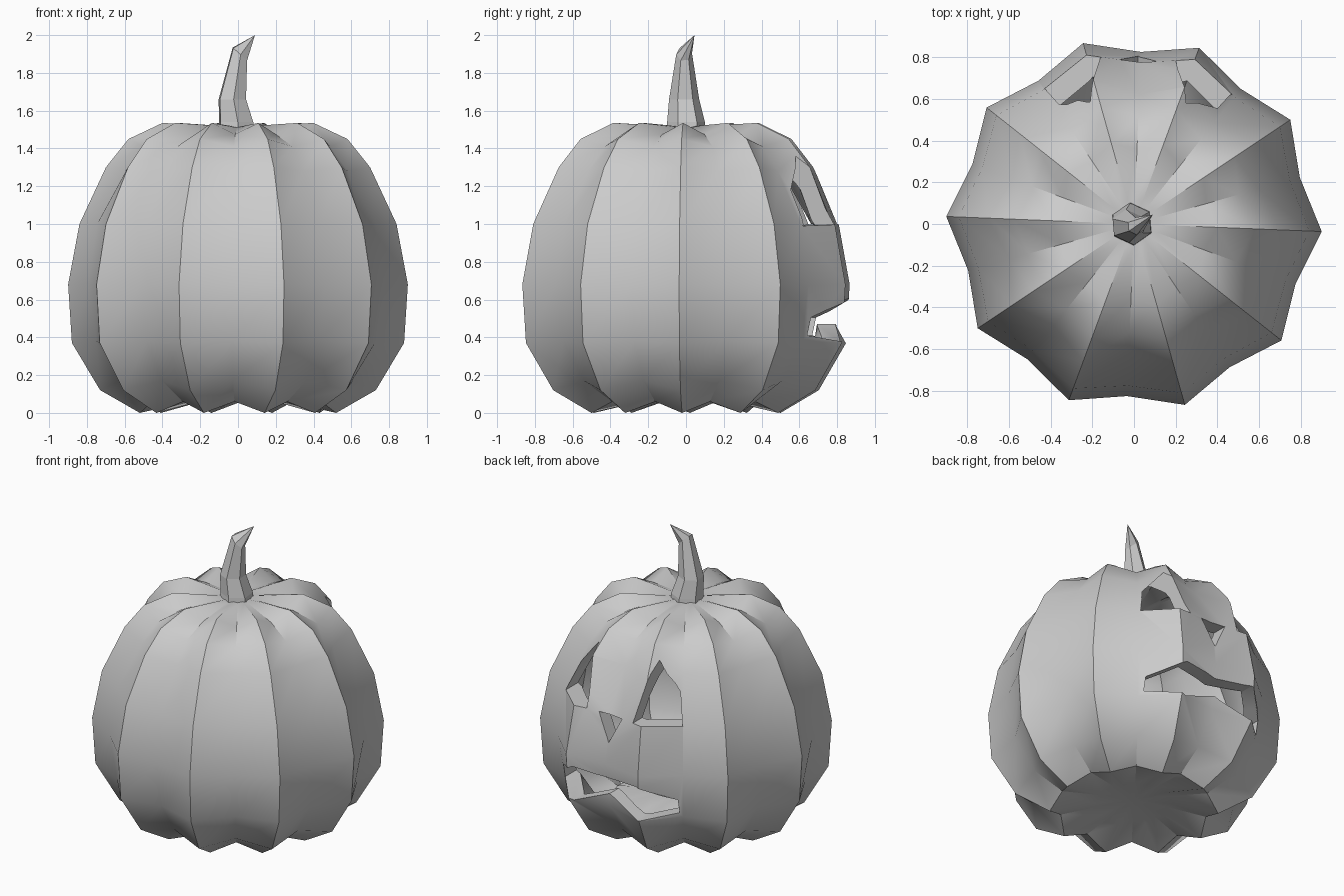
import bpy, bmesh
from math import sin, cos, pi, radians

cube = bpy.data.objects.get("Cube")
if cube:
    bpy.data.objects.remove(cube, do_unlink=True)

grey = bpy.data.materials.new("plain grey")
grey.use_nodes = True
grey.diffuse_color = (0.6, 0.6, 0.6, 1)
shader = grey.node_tree.nodes["Principled BSDF"]
shader.inputs["Base Color"].default_value = (0.6, 0.6, 0.6, 1)
shader.inputs["Roughness"].default_value = 0.7


def loft(name, rings):
    """Skin rings of equal length; a single-point ring closes to a tip."""
    bm = bmesh.new()
    loops = [[bm.verts.new(p) for p in ring] for ring in rings]
    for a, b in zip(loops, loops[1:]):
        n = max(len(a), len(b))
        for i in range(n):
            j = (i + 1) % n
            corners = [a[i % len(a)], a[j % len(a)], b[j % len(b)], b[i % len(b)]]
            bm.faces.new(list(dict.fromkeys(corners)))
    if len(loops[0]) > 2:
        bm.faces.new(loops[0])
    if len(loops[-1]) > 2:
        bm.faces.new(loops[-1])
    bmesh.ops.recalc_face_normals(bm, faces=bm.faces)
    mesh = bpy.data.meshes.new(name)
    bm.to_mesh(mesh)
    bm.free()
    mesh.materials.append(grey)
    obj = bpy.data.objects.new(name, mesh)
    bpy.context.collection.objects.link(obj)
    return obj


def activate(obj):
    bpy.ops.object.select_all(action='DESELECT')
    obj.select_set(True)
    bpy.context.view_layer.objects.active = obj


# Ribbed body: ten ridges and ten valleys, each with its own (radius, height) profile
RIBS = 10
ridge = [(0.25, 0.06), (0.52, 0.0), (0.73, 0.12), (0.88, 0.37), (0.9, 0.68),
         (0.84, 1.0), (0.70, 1.3), (0.58, 1.45), (0.40, 1.535), (0.12, 1.52)]
valley = [(0.22, 0.08), (0.47, 0.06), (0.65, 0.17), (0.78, 0.38), (0.825, 0.68),
          (0.775, 1.0), (0.62, 1.28), (0.52, 1.41), (0.36, 1.475), (0.11, 1.51)]
rings = [[(0, 0, 0.09)]]
for pair in zip(ridge, valley):
    ring = []
    for i in range(2 * RIBS):
        r, z = pair[i % 2]
        a = i * pi / RIBS - radians(2.3)
        ring.append((r * cos(a), r * sin(a), z))
    rings.append(ring)
rings.append([(0, 0, 1.51)])
body = loft("pumpkin_body", rings)

# Hollow the body to a thick rind
shell = body.modifiers.new("rind", 'SOLIDIFY')
shell.thickness = 0.1
shell.offset = -1

# Carved face on the +y side: prisms cut straight through the rind
MID = 0.02
eye = [(0.18, 1.0), (0.45, 0.99), (0.38, 1.18), (0.23, 1.36)]
nose = [(-0.09, 1.0), (0.0, 0.82), (0.09, 1.0)]
half_mouth = [(0.25, 0.37), (0.44, 0.41), (0.44, 0.505), (0.25, 0.605)]
mouth = ([(0, 0.47)] + half_mouth + [(0, 0.585)]
         + [(-x, z) for x, z in reversed(half_mouth)])
holes = {"eye_left": eye, "eye_right": [(-x, z) for x, z in eye],
         "nose": nose, "mouth": mouth}
cutters = []
for name, outline in holes.items():
    cutter = loft(name + "_cutter",
                  [[(x + MID, y, z) for x, z in outline] for y in (0.25, 1.2)])
    cutter.hide_render = True
    cut = body.modifiers.new(name, 'BOOLEAN')
    cut.operation = 'DIFFERENCE'
    cut.solver = 'EXACT'
    cut.object = cutter
    cutters.append(cutter)

activate(body)
for mod in list(body.modifiers):
    bpy.ops.object.modifier_apply(modifier=mod.name)
for cutter in cutters:
    bpy.data.objects.remove(cutter, do_unlink=True)
bpy.ops.object.shade_smooth_by_angle(angle=radians(35))

# Six-sided bent stem, flat shaded, with a slanted upper ring and a pointed tip
SIDES = 6
stem_rings = []
for cx, cy, z, r, slant in [(-0.01, 0, 1.49, 0.105, 0), (-0.01, 0, 1.54, 0.1, 0),
                            (-0.03, -0.01, 1.66, 0.08, 0),
                            (0.01, -0.01, 1.9, 0.042, 0.9)]:
    ring = []
    for i in range(SIDES):
        a = radians(35) + i * 2 * pi / SIDES
        ring.append((cx + r * cos(a), cy + r * sin(a), z - slant * r * cos(a)))
    stem_rings.append(ring)
stem_rings.append([(0.09, 0.045, 2.0)])
loft("stem", stem_rings)
